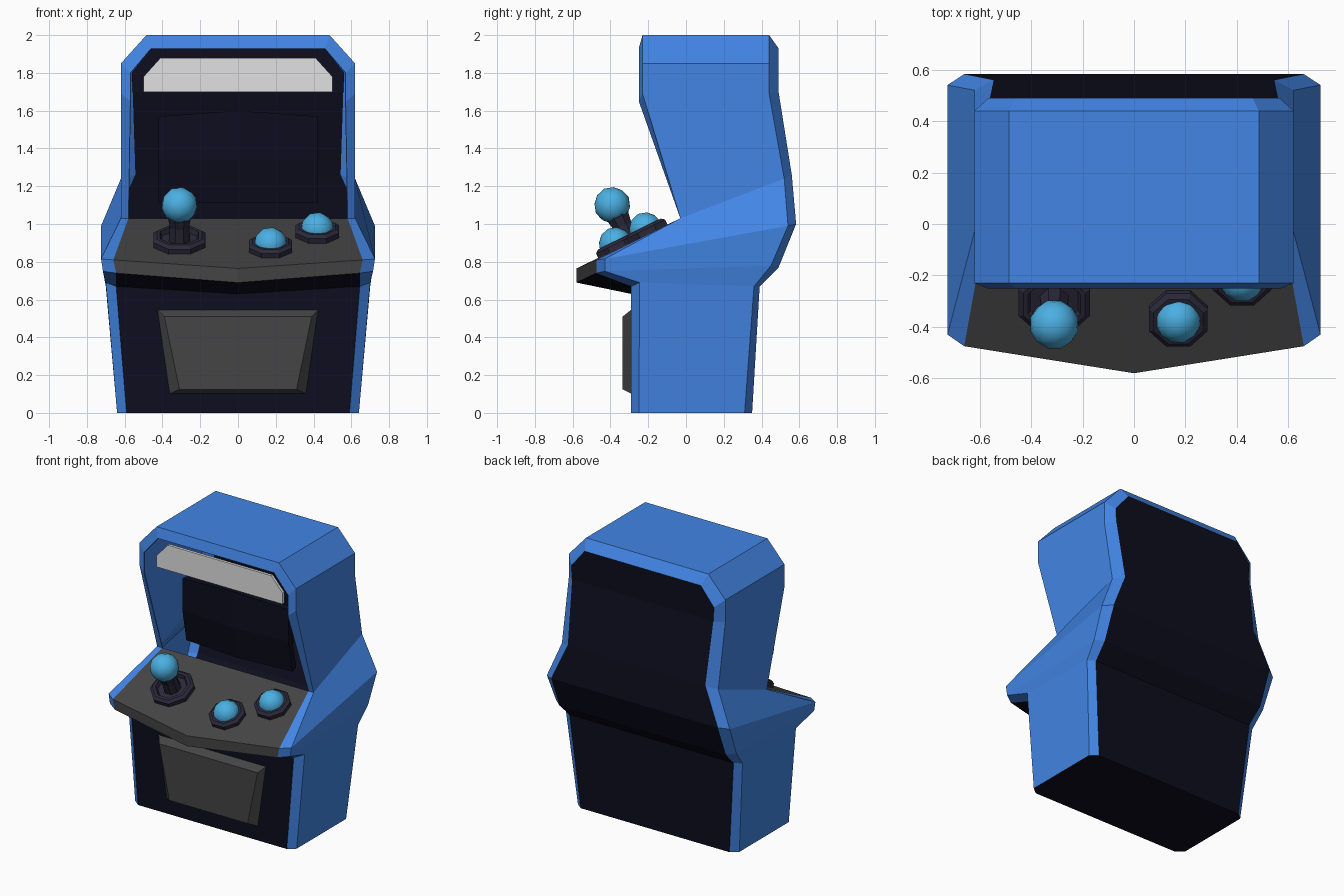
import bpy, bmesh, math
from mathutils import Matrix, Vector

cube = bpy.data.objects.get("Cube")
if cube:
    bpy.data.objects.remove(cube, do_unlink=True)


def material(name, rgb):
    m = bpy.data.materials.new(name)
    m.use_nodes = True
    m.diffuse_color = (*rgb, 1)
    m.node_tree.nodes["Principled BSDF"].inputs["Base Color"].default_value = (*rgb, 1)
    return m


BLUE = material("cabinet blue", (0.055, 0.235, 0.78))
NAVY = material("dark navy", (0.004, 0.004, 0.013))
GREY = material("panel grey", (0.058, 0.058, 0.058))
WHITE = material("sign white", (0.75, 0.75, 0.75))
CYAN = material("control cyan", (0.07, 0.43, 0.76))
RUBBER = material("ring dark purple", (0.024, 0.022, 0.042))


def finish(name, bm, mats, smooth=None):
    bmesh.ops.remove_doubles(bm, verts=bm.verts, dist=0.0005)
    bmesh.ops.recalc_face_normals(bm, faces=bm.faces)
    mesh = bpy.data.meshes.new(name)
    bm.to_mesh(mesh)
    bm.free()
    for m in mats:
        mesh.materials.append(m)
    ob = bpy.data.objects.new(name, mesh)
    bpy.context.collection.objects.link(ob)
    if smooth:
        for p in mesh.polygons:
            p.use_smooth = True
    return ob


def face(bm, pts, mat=0):
    f = bm.faces.new([bm.verts.new(p) for p in pts])
    f.material_index = mat


# Cabinet stations, bottom to top: front trim, front corner, back corner, back trim
stations = [
    ((.59, -.29, 0), (.64, -.25, 0), (.64, .31, 0), (.59, .35, 0)),
    ((.645, -.29, .67), (.70, -.245, .69), (.70, .36, .67), (.65, .39, .67)),
    ((.645, -.475, .74), (.715, -.43, .75), (.715, .45, .78), (.66, .49, .77)),
    ((.66, -.475, .81), (.725, -.43, .815), (.725, .54, .99), (.66, .583, 1.0)),
    ((.58, -.03, 1.03), (.62, -.03, 1.03), (.62, .52, 1.24), (.545, .56, 1.26)),
    ((.57, -.25, 1.65), (.62, -.23, 1.69), (.62, .44, 1.69), (.56, .49, 1.70)),
    ((.57, -.25, 1.80), (.62, -.23, 1.85), (.62, .44, 1.85), (.565, .49, 1.80)),
    ((.46, -.25, 1.93), (.485, -.23, 2.0), (.485, .44, 2.0), (.46, .49, 1.93)),
]


def flip(p):
    return (-p[0], p[1], p[2])


left = stations
right = [tuple(flip(p) for p in s) for s in stations]

bm = bmesh.new()
# Blue trim and sides, running up one side, over the top and down the other
loop = left + right[::-1]
for a, b in zip(loop, loop[1:]):
    for i in range(3):
        face(bm, (a[i], b[i], b[i + 1], a[i + 1]), 0)
# Back panel
for i in range(7):
    face(bm, (left[i][3], left[i + 1][3], right[i + 1][3], right[i][3]), 1)
# Floor
face(bm, left[0] + right[0][::-1], 1)
# Lower front, lip underside, lip and control deck, meeting at the middle line
mid_low, mid_under, mid_lip = (0, -.29, .63), (0, -.58, .69), (0, -.58, .765)
face(bm, (left[0][0], left[1][0], mid_low, right[1][0], right[0][0]), 1)
for s in (left, right):
    face(bm, (s[1][0], s[2][0], mid_under, mid_low), 1)
    face(bm, (s[2][0], s[3][0], mid_lip, mid_under), 2)
face(bm, (left[3][0], left[4][0], right[4][0], right[3][0], mid_lip), 2)
cabinet = finish("cabinet", bm, [BLUE, NAVY, GREY])
shell = cabinet.modifiers.new("thickness", "SOLIDIFY")
shell.thickness = 0.008
shell.offset = -1


def prism(name, front, back, mat):
    """Solid between two matching outlines."""
    bm = bmesh.new()
    face(bm, front)
    face(bm, back[::-1])
    n = len(front)
    for i in range(n):
        j = (i + 1) % n
        face(bm, (front[i], front[j], back[j], back[i]))
    return finish(name, bm, [mat])


# Lit header sign
sign = [(-.5, 1.70), (.5, 1.70), (.5, 1.78), (.41, 1.88), (-.41, 1.88), (-.5, 1.78)]
prism("header_sign", [(x, -.21, z) for x, z in sign], [(x, -.19, z) for x, z in sign], WHITE)

# Front service door with sloped edges
prism("service_door",
      [(-.31, -.335, .125), (.31, -.335, .125), (.39, -.335, .51), (-.39, -.335, .51)],
      [(-.365, -.285, .10), (.365, -.285, .10), (.43, -.285, .55), (-.43, -.285, .55)], GREY)

# Slightly bulged screen
bm = bmesh.new()
rows = [(1.11, .015, 0), (1.34, -.01, .02), (1.57, -.03, 0)]
cols = [(-.42, 0), (0, .03), (.42, 0)]
grid = [[(x, y - by - bx, z + (bx if z > 1.5 else 0)) for x, bx in cols] for z, y, by in rows]
for r in range(2):
    for c in range(2):
        face(bm, (grid[r][c], grid[r][c + 1], grid[r + 1][c + 1], grid[r + 1][c]))
screen = finish("screen", bm, [NAVY])
screen.modifiers.new("thickness", "SOLIDIFY").thickness = 0.05

# Controls stand square to the sloped deck
TILT = math.atan2(.22, .445)


def deck(x, y):
    return Matrix.Translation((x, y, 1.03 + .494 * (y + .03))) @ Matrix.Rotation(TILT, 4, "X")


def lathe(name, profile, matrix, mat, sides=8):
    bm = bmesh.new()
    rings = [[Vector((r * math.cos(a), r * math.sin(a), h)) for a in
              [math.tau * (k + .5) / sides for k in range(sides)]] for r, h in profile]
    for lo, hi in zip(rings, rings[1:]):
        for k in range(sides):
            j = (k + 1) % sides
            face(bm, (lo[k], lo[j], hi[j], hi[k]))
    face(bm, rings[0][::-1])
    face(bm, rings[-1])
    bm.transform(matrix)
    return finish(name, bm, [mat])


def ball(name, radius, matrix):
    bm = bmesh.new()
    bmesh.ops.create_icosphere(bm, subdivisions=2, radius=radius)
    bm.transform(matrix)
    return finish(name, bm, [CYAN], smooth=True)


def up(h):
    return Matrix.Translation((0, 0, h))


def collar(name, r, matrix):
    lathe(name, [(r, -.005), (r, .03), (r - .02, .045), (r - .04, .045), (r - .05, .02)],
          matrix, RUBBER)


# Joystick
spot = deck(-.31, -.292)
collar("joystick_collar", .15, spot)
lathe("joystick_stem", [(.062, 0), (.055, .10), (.068, .17)], spot, RUBBER)
ball("joystick_ball", .097, spot @ up(.222))

# Push buttons
for name, x, y in (("right_button", .172, -.36), ("left_button", .42, -.20)):
    spot = deck(x, y)
    collar(name + "_collar", .124, spot)
    ball(name, .09, spot @ up(.03))
